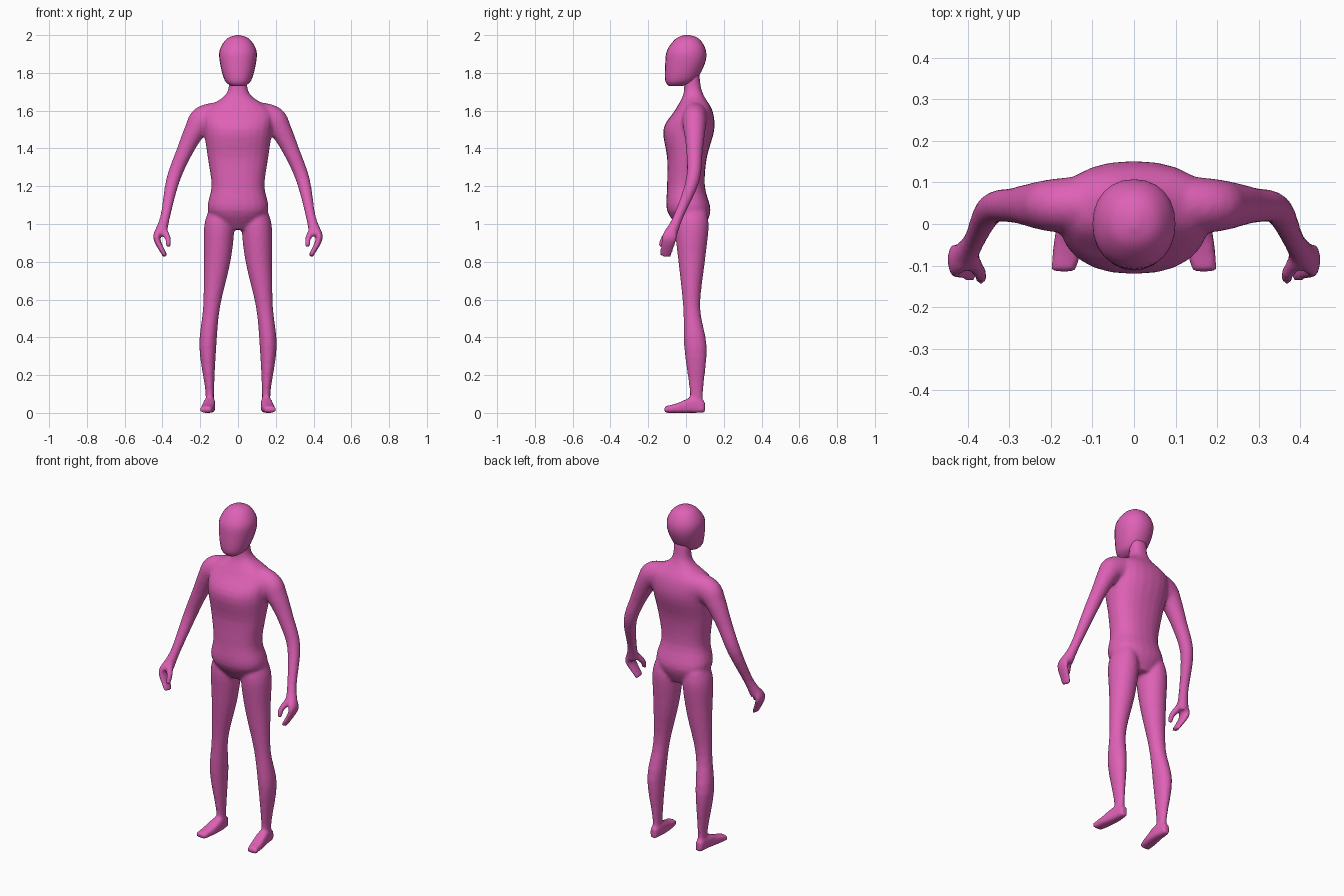
import bpy
import bmesh
from math import cos, sin, pi, copysign
from mathutils import Vector

cube = bpy.data.objects.get("Cube")
if cube:
    bpy.data.objects.remove(cube, do_unlink=True)

pink = bpy.data.materials.new("pink skin")
pink.use_nodes = True
colour = (.74, .12, .47, 1)
pink.diffuse_color = colour
pink.node_tree.nodes["Principled BSDF"].inputs["Base Color"].default_value = colour

RIGHTWARD, BACKWARD, UPWARD = Vector((1, 0, 0)), Vector((0, 1, 0)), Vector((0, 0, 1))
LEVEL = (RIGHTWARD, BACKWARD)
FACING = (RIGHTWARD, UPWARD)


def section(x, y, z, half, depth=None):
    """One cross-section of a limb, round unless a depth is given."""
    return Vector((x, y, z, half, depth or half))


def slab(height, front, back, half):
    """One level cross-section of the trunk or head, centred on the body."""
    return section(0, (front + back) / 2, height, half, (back - front) / 2)


def smooth_path(stations, steps=4):
    """Fill in the sections between the given ones with a Catmull-Rom spline."""
    padded = [stations[0], *stations, stations[-1]]
    path = []
    for before, start, end, after in zip(padded, padded[1:], padded[2:], padded[3:]):
        for step in range(steps):
            t = step / steps
            linear = (end - before) * t
            square = (before * 2 - start * 5 + end * 4 - after) * t ** 2
            cubic = (start * 3 - before - end * 3 + after) * t ** 3
            path.append(start + (linear + square + cubic) / 2)
    return path + [stations[-1]]


def cross_axes(centres, index):
    """Width and depth directions square to the path at one of its points."""
    following = centres[min(index + 1, len(centres) - 1)]
    preceding = centres[max(index - 1, 0)]
    along = (following - preceding).normalized()
    depth_axis = (BACKWARD - along * BACKWARD.dot(along)).normalized()
    return depth_axis.cross(along), depth_axis


def loft(bm, stations, axes=None, side=1, power=2, sides=24):
    """Skin the sections; a higher power makes them squarer."""
    path = smooth_path(stations)
    centres = [Vector(ring[:3]) for ring in path]
    loops = []
    for index, ring in enumerate(path):
        width_axis, depth_axis = axes or cross_axes(centres, index)
        loop = []
        for corner in range(sides):
            angle = 2 * pi * corner / sides
            across, deep = (copysign(abs(value) ** (2 / power), value)
                            for value in (cos(angle), sin(angle)))
            point = centres[index] + width_axis * across * ring[3] + depth_axis * deep * ring[4]
            loop.append(bm.verts.new((point.x * side, point.y, point.z)))
        loops.append(loop)
    for low, high in zip(loops, loops[1:]):
        for corner in range(sides):
            beside = (corner + 1) % sides
            bm.faces.new((low[corner], low[beside], high[beside], high[corner]))
    bm.faces.new(loops[0])
    bm.faces.new(loops[-1])


def finish(bm, name):
    """Turn the built surfaces into a smooth pink object."""
    bmesh.ops.recalc_face_normals(bm, faces=bm.faces)
    mesh = bpy.data.meshes.new(name)
    bm.to_mesh(mesh)
    bm.free()
    mesh.materials.append(pink)
    mesh.shade_smooth()
    obj = bpy.data.objects.new(name, mesh)
    bpy.context.collection.objects.link(obj)
    return obj


# Trunk from crotch to neck
trunk = [
    slab(height=.97, front=-.03, back=.09, half=.07),
    slab(height=1.07, front=-.1, back=.13, half=.16),
    slab(height=1.2, front=-.1, back=.1, half=.14),
    slab(height=1.35, front=-.1, back=.11, half=.16),
    slab(height=1.5, front=-.12, back=.15, half=.18),
    slab(height=1.6, front=-.06, back=.14, half=.18),
    slab(height=1.67, front=-.02, back=.1, half=.08),
    slab(height=1.72, front=-.01, back=.08, half=.05),
    slab(height=1.8, front=-.01, back=.07, half=.05),
]

# Leg from hip to heel, and foot from heel to toes
leg = [
    section(x=.1, y=.03, z=1.06, half=.06, depth=.08),
    section(x=.1, y=.03, z=.98, half=.08, depth=.09),
    section(x=.11, y=.03, z=.8, half=.07),
    section(x=.14, y=.03, z=.56, half=.045),
    section(x=.16, y=.05, z=.35, half=.045, depth=.06),
    section(x=.15, y=.055, z=.12, half=.023, depth=.036),
    section(x=.15, y=.055, z=.03, half=.024, depth=.036),
]
foot = [
    section(x=.15, y=.1, z=.03, half=.02, depth=.03),
    section(x=.15, y=.03, z=.04, half=.03, depth=.04),
    section(x=.16, y=-.05, z=.025, half=.034, depth=.025),
    section(x=.17, y=-.115, z=.017, half=.03, depth=.017),
]

# Arm from inside the chest to the palm, with curled fingers and a thumb
arm = [
    section(x=.08, y=.05, z=1.58, half=.07),
    section(x=.18, y=.045, z=1.55, half=.077, depth=.065),
    section(x=.225, y=.045, z=1.5, half=.058),
    section(x=.285, y=.045, z=1.38, half=.043),
    section(x=.345, y=.035, z=1.23, half=.036),
    section(x=.385, y=-.04, z=1.04, half=.026),
    section(x=.41, y=-.08, z=.95, half=.035),
]
fingers = [
    section(x=.415, y=-.08, z=.96, half=.026, depth=.034),
    section(x=.43, y=-.09, z=.92, half=.018, depth=.04),
    section(x=.385, y=-.11, z=.83, half=.012, depth=.03),
]
thumb = [
    section(x=.395, y=-.08, z=.97, half=.02),
    section(x=.37, y=-.12, z=.92, half=.016),
    section(x=.37, y=-.135, z=.88, half=.013),
]

# Fuse trunk and limbs into one continuous skin
bm = bmesh.new()
loft(bm, trunk, LEVEL, power=2.3)
for side in (1, -1):
    loft(bm, leg, LEVEL, side)
    loft(bm, foot, FACING, side, power=3.5)
    for limb in (arm, fingers, thumb):
        loft(bm, limb, side=side)
body = finish(bm, "body")
fuse = body.modifiers.new("fuse", "REMESH")
fuse.mode = "VOXEL"
fuse.voxel_size = .009
fuse.use_smooth_shade = True
blend = body.modifiers.new("blend", "SMOOTH")
blend.factor = .5
blend.iterations = 5

# Head with a plain face and a squared chin
head = [
    slab(height=1.73, front=-.09, back=-.02, half=.035),
    slab(height=1.76, front=-.11, back=.05, half=.07),
    slab(height=1.85, front=-.11, back=.1, half=.095),
    slab(height=1.92, front=-.1, back=.105, half=.097),
    slab(height=1.98, front=-.055, back=.07, half=.06),
    slab(height=2, front=-.01, back=.02, half=.01),
]
bm = bmesh.new()
loft(bm, head, LEVEL, power=2.15)
finish(bm, "head")
